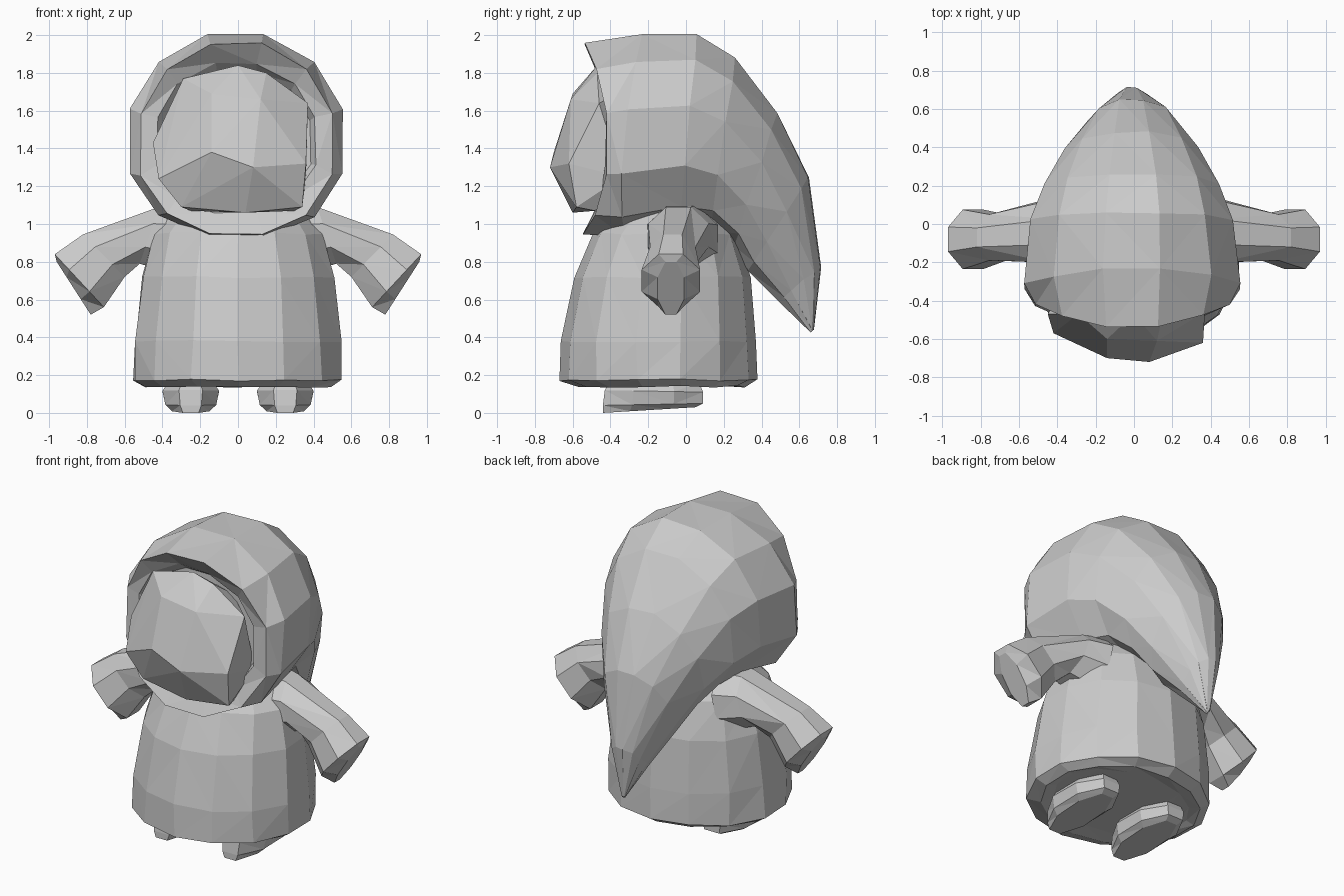
import bpy, bmesh, math, random
from mathutils import Vector

random.seed(4)
if "Cube" in bpy.data.objects:
    bpy.data.objects.remove(bpy.data.objects["Cube"])

grey = bpy.data.materials.new("plain grey")
grey.use_nodes = True
grey.diffuse_color = (0.6, 0.6, 0.6, 1)
grey.node_tree.nodes["Principled BSDF"].inputs["Base Color"].default_value = (0.6, 0.6, 0.6, 1)


def finish(name, bm):
    bmesh.ops.triangulate(bm, faces=bm.faces[:])
    bmesh.ops.recalc_face_normals(bm, faces=bm.faces[:])
    mesh = bpy.data.meshes.new(name)
    bm.to_mesh(mesh)
    bm.free()
    mesh.materials.append(grey)
    obj = bpy.data.objects.new(name, mesh)
    bpy.context.collection.objects.link(obj)
    return obj


def loft(name, rings, side, sides=12, wobble=0.0, dish=(0, 0, 0), full=1.0):
    """Skin rings given as (one end, opposite end, half width, dish amount).
    A value of full under 1 makes the second end squarer."""
    bm = bmesh.new()
    side, dish = Vector(side), Vector(dish)
    fit = math.cos(math.pi / sides)
    loops = []
    for a, b, width, hollow in rings:
        a, b = Vector(a), Vector(b)
        loop = []
        for i in range(sides):
            t = 2 * math.pi * (i + 0.5) / sides
            c, s = math.cos(t) / fit, math.sin(t) / fit
            if s < 0:
                s = -abs(s) ** full
            p = (a + b) / 2 + (a - b) / 2 * s + side * width * c + dish * hollow * c * c
            p += Vector([random.uniform(-wobble, wobble) for _ in range(3)])
            loop.append(bm.verts.new(p))
        loops.append(loop)
    for low, high in zip(loops, loops[1:]):
        for i in range(sides):
            j = (i + 1) % sides
            bm.faces.new((low[i], low[j], high[j], high[i]))
    bm.faces.new(loops[0])
    bm.faces.new(loops[-1])
    return finish(name, bm)


X, Y = (1, 0, 0), (0, 1, 0)

# Body: a bell with a rounded hem
body = [(-0.45, 0.22, 0.15, 0.44), (-0.56, 0.30, 0.14, 0.49), (-0.655, 0.365, 0.175, 0.55),
        (-0.655, 0.355, 0.38, 0.545), (-0.585, 0.33, 0.72, 0.505), (-0.48, 0.26, 0.95, 0.445),
        (-0.32, 0.15, 1.10, 0.32)]
loft("body", [((0, f, z), (0, b, z), w, 0) for f, b, z, w in body], X, 14, 0.006)

# Hood: from the inner lining over the rim and back down to the drooping tip
hood = [(-0.38, 1.80, -0.38, 1.10, 0.39, 0), (-0.45, 1.85, -0.48, 1.06, 0.42, 0.04),
        (-0.54, 1.955, -0.55, 0.945, 0.505, 0.12), (-0.23, 2.0, -0.32, 0.93, 0.56, -0.05),
        (0.06, 2.0, -0.04, 0.99, 0.525, 0), (0.26, 1.88, 0.13, 0.97, 0.455, 0),
        (0.48, 1.59, 0.25, 0.88, 0.35, 0), (0.65, 1.25, 0.33, 0.75, 0.235, 0),
        (0.71, 0.77, 0.49, 0.59, 0.10, 0), (0.675, 0.44, 0.66, 0.43, 0.01, 0)]
loft("hood", [((-0.01, ty, tz), (-0.01, by, bz), w, d) for ty, tz, by, bz, w, d in hood],
     X, 12, 0.006, Y, 0.75)

# Face: faceted block with a blunt muzzle ridge
face = bmesh.new()
for p in [(-.14, -.70, 1.38), (.08, -.72, 1.30), (.36, -.62, 1.32), (-.42, -.57, 1.24),
          (-.45, -.47, 1.43), (-.29, -.47, 1.77), (0, -.47, 1.84), (.15, -.47, 1.80),
          (.37, -.46, 1.64), (.34, -.58, 1.09), (.04, -.60, 1.06), (-.30, -.56, 1.09),
          (.12, -.61, 1.66), (-.14, -.60, 1.69), (-.25, -.48, 1.07), (.30, -.48, 1.07),
          (-.38, -.34, 1.25), (.36, -.34, 1.25), (-.2, -.34, 1.7), (.2, -.34, 1.7)]:
    face.verts.new(p)
bmesh.ops.convex_hull(face, input=face.verts[:])
finish("face", face)

# Arms and feet, once for each side
arm = [(0.28, 1.10, 0.36, 0.74, 0.19, -0.02), (0.42, 1.09, 0.52, 0.79, 0.16, -0.04),
       (0.82, 0.945, 0.60, 0.72, 0.12, -0.07), (0.97, 0.84, 0.71, 0.56, 0.155, -0.08),
       (0.96, 0.80, 0.78, 0.52, 0.07, -0.08)]
foot = [(-0.44, 0.00, 0.05, 0.03, 0.10), (-0.44, 0.04, 0.09, 0.05, 0.135),
        (-0.43, 0.12, 0.09, 0.11, 0.15), (-0.41, 0.16, 0.07, 0.16, 0.12)]
for label, m in (("left", 1), ("right", -1)):
    loft(label + "_arm", [((m * tx, y, tz), (m * bx, y, bz), w, 0)
                          for tx, tz, bx, bz, w, y in arm], Y, 8)
    loft(label + "_foot", [((m * 0.25, f, fz), (m * 0.25, b, bz), w, 0)
                           for f, fz, b, bz, w in foot], X, 8)
